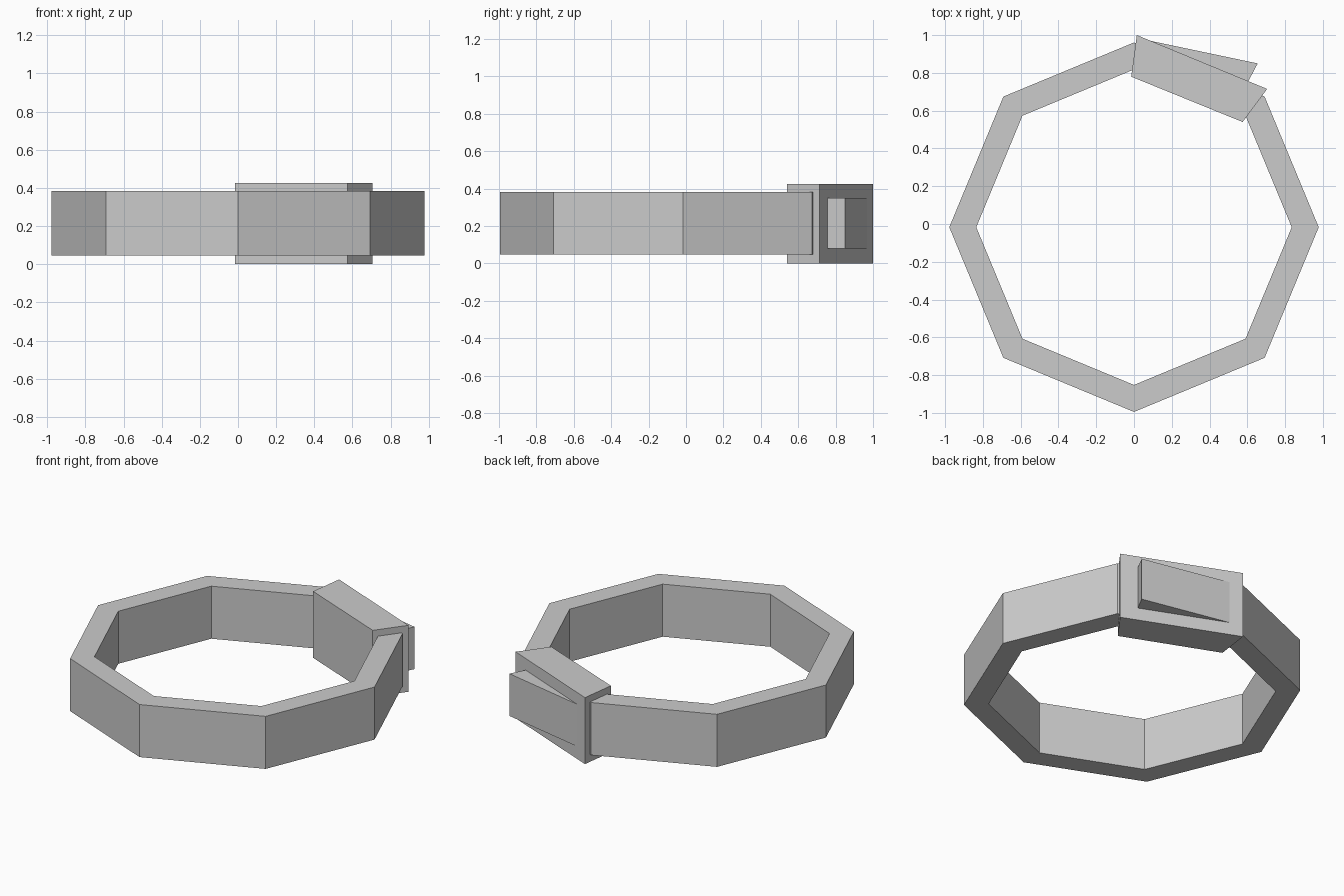
import bpy, bmesh
from math import sin, cos, pi

cube = bpy.data.objects.get("Cube")
if cube:
    bpy.data.objects.remove(cube, do_unlink=True)

# Single grey finish
grey = bpy.data.materials.new("plain_grey")
grey.use_nodes = True
colour = (0.6, 0.6, 0.6, 1)
grey.diffuse_color = colour
grey.node_tree.nodes["Principled BSDF"].inputs["Base Color"].default_value = colour


def finish(name, bm):
    bmesh.ops.recalc_face_normals(bm, faces=bm.faces)
    mesh = bpy.data.meshes.new(name)
    bm.to_mesh(mesh)
    bm.free()
    mesh.materials.append(grey)
    obj = bpy.data.objects.new(name, mesh)
    bpy.context.collection.objects.link(obj)
    return obj


def prism(name, outline, bottom, top):
    """Extrude a flat outline between two heights."""
    bm = bmesh.new()
    base = bm.faces.new([bm.verts.new((x, y, bottom)) for x, y in outline])
    result = bmesh.ops.extrude_face_region(bm, geom=[base])
    for item in result["geom"]:
        if isinstance(item, bmesh.types.BMVert):
            item.co.z = top
    return finish(name, bm)


def octagon_band(name, outer, inner, bottom, top, centre_y, sides=8):
    """Sweep a rectangular section around an octagon."""
    section = [(outer, bottom), (outer, top), (inner, top), (inner, bottom)]
    bm = bmesh.new()
    loops = []
    for i in range(sides):
        a = 2 * pi * i / sides
        loops.append([bm.verts.new((r * cos(a), centre_y + r * sin(a), z))
                      for r, z in section])
    for i, loop in enumerate(loops):
        following = loops[(i + 1) % sides]
        for j in range(4):
            k = (j + 1) % 4
            bm.faces.new((loop[j], following[j], following[k], loop[k]))
    return finish(name, bm)


# Eight-sided band
octagon_band("band", 0.978, 0.835, 0.047, 0.383, -0.017)

# Clasp block wrapped around one side of the band
prism("clasp", [(-0.015, 0.78), (0.575, 0.54), (0.705, 0.715), (0.015, 1.0)],
      0.0, 0.425)

# Wedge-shaped tongue flaring from the outer side of the clasp
prism("clasp_tongue", [(0.09, 0.94), (0.605, 0.755), (0.655, 0.85), (0.09, 0.969)],
      0.08, 0.35)
